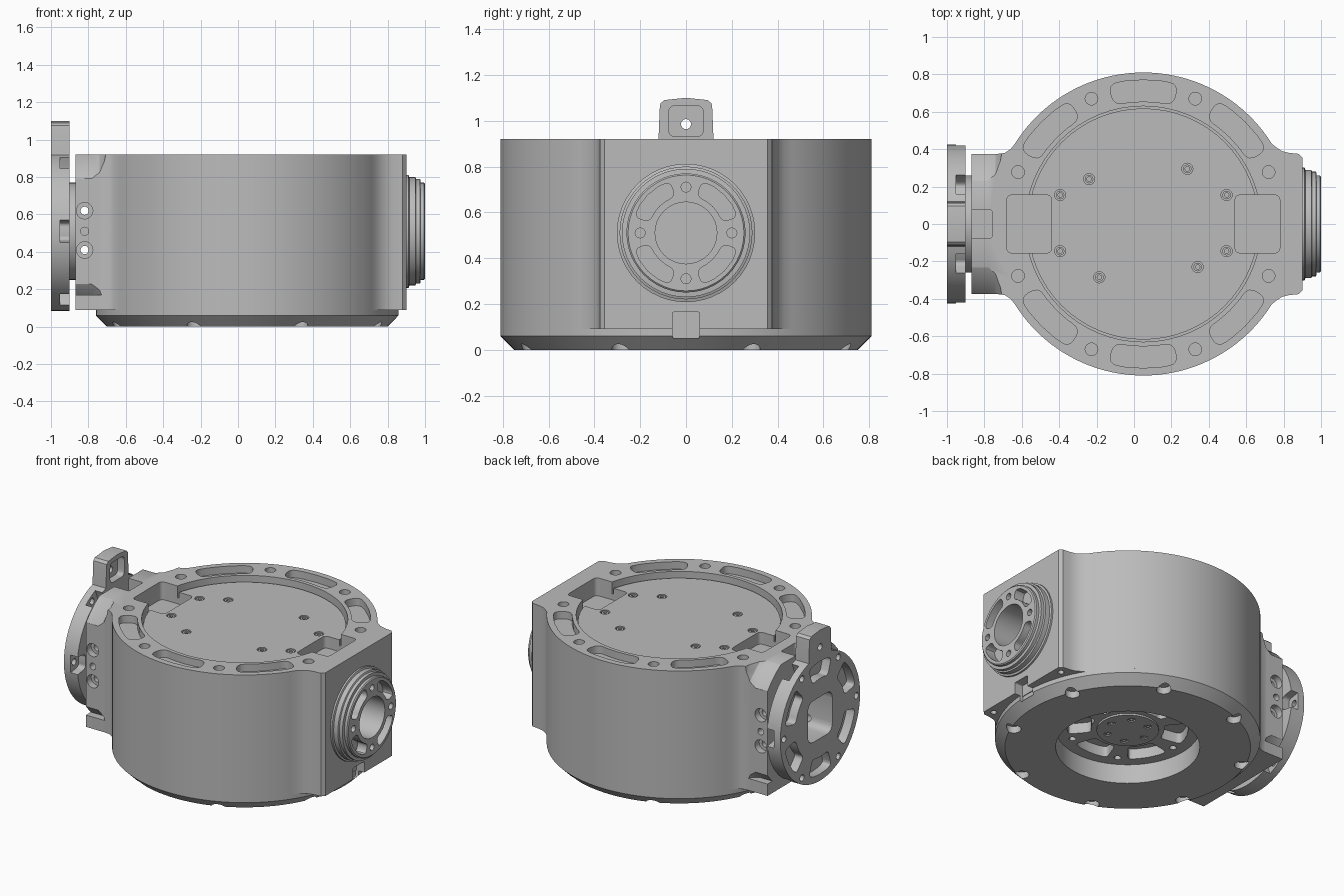
import bpy, bmesh
from math import sin, cos, radians, pi
from mathutils import Vector

if "Cube" in bpy.data.objects:
    bpy.data.objects.remove(bpy.data.objects["Cube"])

grey = bpy.data.materials.new("machined grey")
grey.use_nodes = True
grey.diffuse_color = (0.5, 0.5, 0.5, 1)
grey.node_tree.nodes["Principled BSDF"].inputs["Base Color"].default_value = (0.5, 0.5, 0.5, 1)

CX, AXIS_Z, TOP = 0.05, 0.51, 0.92   # body centre, port axis height, body top


# ---------- 2D outlines ----------
def polar(c, r, a):
    return (c[0] + r * cos(radians(a)), c[1] + r * sin(radians(a)))


def arc(c, r, a0, a1, n):
    return [polar(c, r, a0 + (a1 - a0) * i / n) for i in range(n + 1)]


def circle(c, r, n=24):
    return arc(c, r, 0, 360, n)[:-1]


def rounded(pts, r):
    """Round the sharp corners of a polygon."""
    out = []
    for i, p in enumerate(pts):
        p, a, b = Vector(p), Vector(pts[i - 1]), Vector(pts[(i + 1) % len(pts)])
        if (p - a).angle(b - p) < 0.6:
            out.append(tuple(p))
            continue
        s = p + (a - p).normalized() * min(r, (a - p).length * 0.9)
        e = p + (b - p).normalized() * min(r, (b - p).length * 0.9)
        for k in range(5):
            t = k / 4
            out.append(tuple(s * (1 - t) ** 2 + p * 2 * t * (1 - t) + e * t * t))
    return out


def rect(c, w, h, r=0.03):
    x, y = w / 2, h / 2
    return rounded([(c[0] + i * x, c[1] + j * y) for i, j in ((-1, -1), (1, -1), (1, 1), (-1, 1))], r)


def sector(c, r0, r1, mid, half, r=0.03):
    return rounded(arc(c, r1, mid - half, mid + half, 4) + arc(c, r0, mid + half, mid - half, 4), r)


# ---------- solids ----------
def place(u, v, d, axis):
    return {"Z": (u, v, d), "X": (d, u, v), "Y": (u, d, v)}[axis]


def loft(bm, rings, axis):
    """Skin matching outlines given as (points, distance along axis)."""
    loops = [[bm.verts.new(place(u, v, d, axis)) for u, v in pts] for pts, d in rings]
    n = len(loops[0])
    for a, b in zip(loops, loops[1:]):
        for i in range(n):
            bm.faces.new((a[i], a[(i + 1) % n], b[(i + 1) % n], b[i]))
    bm.faces.new(loops[0][::-1])
    bm.faces.new(loops[-1])


def make(name, solids):
    """One object from a list of (rings, axis)."""
    bm = bmesh.new()
    for rings, axis in solids:
        loft(bm, rings, axis)
    bmesh.ops.recalc_face_normals(bm, faces=bm.faces[:])
    me = bpy.data.meshes.new(name)
    bm.to_mesh(me)
    bm.free()
    me.materials.append(grey)
    ob = bpy.data.objects.new(name, me)
    bpy.context.collection.objects.link(ob)
    return ob


def prism(pts, d0, d1, axis="Z"):
    return ([(pts, d0), (pts, d1)], axis)


def lathe(c, profile, axis="Z", n=24):
    return ([(circle(c, r, n), d) for r, d in profile], axis)


def activate(ob):
    bpy.ops.object.select_all(action="DESELECT")
    ob.select_set(True)
    bpy.context.view_layer.objects.active = ob


def cut(target, cutter):
    """Subtract a list of solids, or an object, then drop the cutter."""
    if isinstance(cutter, list):
        cutter = make("cutter", cutter)
    cutter.hide_render = True
    mod = target.modifiers.new("cut", "BOOLEAN")
    mod.operation, mod.solver, mod.object = "DIFFERENCE", "EXACT", cutter
    activate(target)
    bpy.ops.object.modifier_apply(modifier="cut")
    bpy.data.objects.remove(cutter)


C, P = (CX, 0), (0, AXIS_Z)
EIGHT = [22.5 + 45 * i for i in range(8)]
SIX = [60 * i for i in range(6)]

# ---------- housing: round drum with a block on each side ----------
half = [(0.9, 0.355), (0.88, 0.375), (0.83, 0.38), (0.79, 0.39), (0.76, 0.41)]
half += arc(C, 0.81, 32, 148, 40)
half += [(-0.66, 0.4), (-0.69, 0.38), (-0.73, 0.375), (-0.87, 0.375)]
housing = make("housing", [prism(half + [(x, -y) for x, y in reversed(half)], 0.09, TOP)])

# rounded neck behind the flange
neck = make("neck_cutter", [prism(rect((0, 0.72), 1.4, 1.1), -1.1, -0.70, "X")])
cut(neck, [lathe(P, [(0.47, -1.2), (0.47, -0.78), (0.49, -0.74), (0.53, -0.715), (0.62, -0.69)], "X", 48)])
cut(housing, neck)

# top recess, seam groove, ring pockets and bolt holes
cut(housing, [prism(circle(C, 0.63, 64), 0.88, 1)])
groove = make("groove_cutter", [prism(circle(C, 0.63, 64), 0.84, 0.9)])
cut(groove, [prism(circle(C, 0.618, 64), 0.8, 1)])
cut(housing, groove)
cut(housing, [prism(sector(C, 0.655, 0.77, a, 14, 0.05), 0.87, 1) for a in (45, 90, 135, 225, 270, 315)]
    + [prism(circle(polar(C, 0.725, a), 0.034, 16), 0.84, 1) for a in EIGHT])
cut(housing, [prism(rect((x, 0), 0.24, 0.31), 0.8, 1) for x in (0.66, -0.56)])
cut(housing, [prism(rect((-0.83, 0), 0.14, 0.15, 0.01), 0.84, 1)])

# cover screws
screws = [(-0.395, 0.155), (-0.395, -0.145), (0.495, 0.155), (0.495, -0.145),
          (-0.24, 0.24), (0.285, 0.295), (-0.185, -0.285), (0.34, -0.23)]
cut(housing, [prism(circle(s, 0.03, 16), 0.85, 1) for s in screws])
cover_screws = make("cover_screws", [lathe(s, [(0.023, 0.84), (0.023, 0.876), (0.012, 0.876), (0.012, 0.862)], n=12)
                                     for s in screws])

# side ports through the blocks, and side screw holes
cut(housing, [prism(circle(P, 0.135, 32), 0.5, 1, "X"), prism(rect(P, 0.26, 0.28, 0.06), -1, -0.6, "X"),
              prism(rect((0, 0.1), 0.12, 0.13, 0.01), 0.84, 1, "X")])
cut(housing, [prism(circle((-0.82, z), 0.022, 16), -0.5, 0.5, "Y") for z in (0.41, 0.62)])
for s in (-1, 1):
    cut(housing, [prism(circle((-0.82, z), 0.044, 20), s * 0.33, s * 0.5, "Y") for z in (0.41, 0.62)]
        + [prism(circle((-0.82, AXIS_Z), 0.022, 16), s * 0.31, s * 0.5, "Y")])

# bottom recess with spoke pockets and bolts
cut(housing, [prism(circle(C, 0.44, 64), -0.1, 0.13)])
cut(housing, [prism(sector(C, 0.225, 0.37, a + 30, 20), 0.1, 0.2) for a in SIX]
    + [prism(circle(polar(C, 0.36, a), 0.022, 12), 0.1, 0.17) for a in SIX]
    + [prism(circle((0.85, y), 0.02, 12), 0.05, 0.13) for y in (-0.32, 0.32)])

# ---------- bottom lid with chamfer and bolt notches ----------
bottom_lid = make("bottom_lid", [lathe(C, [(0.75, 0), (0.81, 0.06), (0.81, 0.09)], n=124)])
cut(bottom_lid, [prism(circle(C, 0.44, 64), -0.1, 0.2)])
cut(bottom_lid, [prism(circle(polar(C, 0.73, a), 0.045, 20), -0.1, 0.045) for a in EIGHT]
    + [prism(rect((0, 0.12), 0.12, 0.14, 0.01), 0.835, 1, "X")])

# output hub cap with screws
hub_cap = make("hub_cap", [prism(circle(C, 0.19, 40), 0.118, 0.14)])
cut(hub_cap, [prism(circle(polar(C, 0.13, a), 0.024, 12), 0.1, 0.134) for a in SIX])
hub_screws = make("hub_screws", [lathe(polar(C, 0.13, a), [(0.018, 0.14), (0.018, 0.121), (0.009, 0.121), (0.009, 0.13)], n=12)
                                 for a in SIX])

# ---------- stepped boss on the left side ----------
side_boss = make("side_boss", [lathe(P, [(0.302, 0.87), (0.302, 0.912), (0.29, 0.916), (0.29, 0.948), (0.28, 0.952),
                                         (0.28, 0.974), (0.26, 0.976), (0.26, 0.994), (0.253, 1.0)], "X", 48)])
cut(side_boss, [prism(circle(P, 0.135, 32), 0.5, 1.1, "X")]
    + [prism(sector(P, 0.165, 0.235, a + 45, 28), 0.93, 1.1, "X") for a in (0, 90, 180, 270)]
    + [prism(circle(polar(P, 0.2, a), 0.022, 12), 0.92, 1.1, "X") for a in (0, 90, 180, 270)])

# ---------- mounting flange with upright tab on the right side ----------
outline = arc(P, 0.425, 106.4, 433.6, 64)
outline += [(0.115, 1.05), (0.112, 1.075), (0.095, 1.09), (0, 1.1), (-0.095, 1.09), (-0.112, 1.075), (-0.115, 1.05)]
flange = make("flange", [prism(outline, -1, -0.9, "X")])
cut(flange, [prism(rect(P, 0.26, 0.28, 0.06), -1.1, -0.8, "X")]
    + [prism(sector(P, 0.265, 0.38, a + 30, 18), -1.1, -0.94, "X") for a in SIX])
cut(flange, [prism(circle(polar(P, 0.385, a), 0.022, 12), -1.1, -0.8, "X") for a in SIX]
    + [prism(circle((0, 0.985), 0.022, 16), -1.1, -0.8, "X")])
cut(flange, [prism(sector(P, 0.34, 0.5, a, 8), -0.952, -0.8, "X") for a in SIX]
    + [prism(rect((0, 0.998), 0.15, 0.135), -0.95, -0.8, "X")])

flange_hub = make("flange_hub", [prism(circle(P, 0.26, 48), -0.902, -0.86, "X")])
cut(flange_hub, [prism(rect(P, 0.26, 0.28, 0.06), -1, -0.8, "X")])

# ---------- shading ----------
for ob in (housing, bottom_lid, hub_cap, cover_screws, hub_screws, side_boss, flange, flange_hub):
    activate(ob)
    bpy.ops.object.shade_smooth_by_angle(angle=radians(30))
